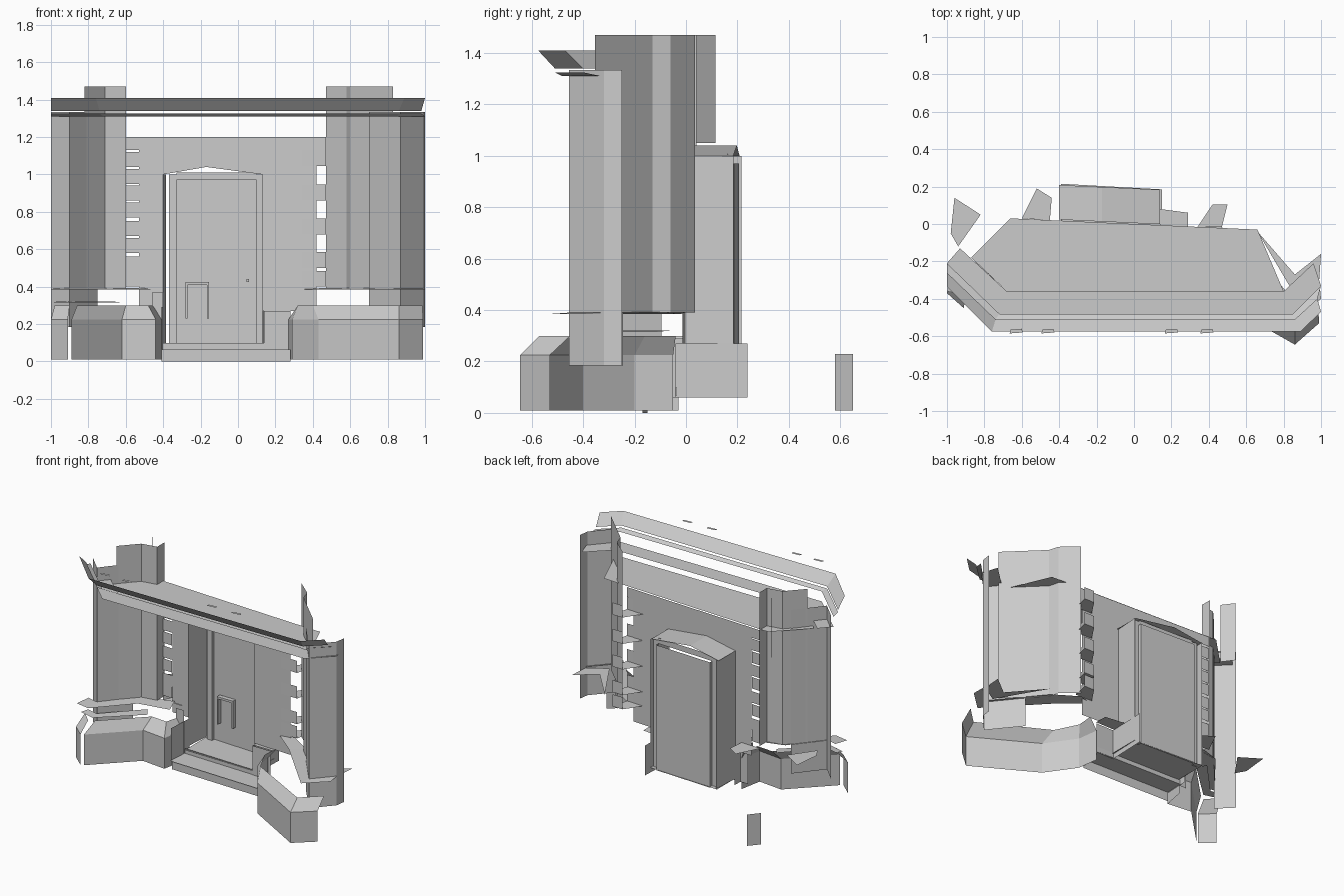
import bpy, math


def mesh(name, verts, faces):
    me = bpy.data.meshes.new(name)
    me.from_pydata(verts, [], faces)
    me.update()
    ob = bpy.data.objects.new(name, me)
    bpy.context.collection.objects.link(ob)
    return ob


def band(name, lower, z0, upper, z1):
    """Open strip joining two plan polylines at two heights."""
    n = len(lower)
    verts = [(x, y, z0) for x, y in lower] + [(x, y, z1) for x, y in upper]
    return mesh(name, verts, [(i, i + 1, n + i + 1, n + i) for i in range(n - 1)])


def wall(name, plan, z0, z1):
    return band(name, plan, z0, plan, z1)


def slab(name, plan, z):
    return mesh(name, [(x, y, z) for x, y in plan], [tuple(range(len(plan)))])


def wy(x):
    return 0.005 - 0.046 * x      # slightly turned back wall


def panel(name, x0, x1, z0, z1, dy=0.0):
    return wall(name, [(x0, wy(x0) + dy), (x1, wy(x1) + dy)], z0, z1)


def box(name, x0, x1, y0, y1, z0, z1):
    v = [(x, y, z) for z in (z0, z1) for x, y in ((x0, y0), (x1, y0), (x1, y1), (x0, y1))]
    return mesh(name, v, [(3, 2, 1, 0), (4, 5, 6, 7), (0, 1, 5, 4), (1, 2, 6, 5), (2, 3, 7, 6), (3, 0, 4, 7)])


# back wall around the doorway
panel("wall_left", -0.53, -0.40, 0.30, 1.20)
panel("wall_right", 0.13, 0.42, 0.27, 1.20)
mesh("wall_over_door",
     [(x, wy(x), z) for x, z in ((-0.40, 1.0), (-0.17, 1.04), (0.13, 1.0), (0.13, 1.20), (-0.40, 1.20))],
     [(0, 1, 2, 3, 4)])
panel("wall_top_left", -0.60, -0.53, 1.13, 1.20)
panel("wall_top_right", 0.42, 0.47, 1.13, 1.20)

# toothed brick edges: flat on the left, projecting backwards on the right
for i, z in enumerate((0.40, 0.48, 0.58, 0.67, 0.77, 0.86, 0.95, 1.04)):
    panel("tooth_left", -0.60, -0.45 if i % 2 else -0.53, z, z + 0.08, -0.006)
for z in (0.40, 0.50, 0.68, 0.86, 1.045):
    y = wy(0.45)
    plan = [(0.34, y), (0.47, y), (0.50, y + 0.12), (0.42, y + 0.12)]
    wall("tooth_face_right", plan[:2], z, z + 0.085)
    wall("tooth_back_right", plan[2:], z, z + 0.085)
    slab("tooth_bottom_right", plan, z)
slab("low_shelf_left", [(-0.60, 0.03), (-0.45, 0.02), (-0.44, 0.14), (-0.52, 0.19)], 0.37)

# door recess: jambs, arched lintel, leaf and frame
wall("jamb_left", [(-0.40, wy(-0.40)), (-0.385, 0.215)], 0.10, 1.0)
wall("jamb_right", [(0.13, wy(0.13)), (0.145, 0.185)], 0.10, 1.0)
arch = ((-0.40, 1.0), (-0.17, 1.04), (0.14, 1.0))
mesh("arched_lintel",
     [(x, wy(x), z) for x, z in arch] + [(x, wy(x) + 0.185, z) for x, z in arch],
     [(0, 1, 4, 3), (1, 2, 5, 4)])
dy = 0.187
panel("door_leaf", -0.33, 0.10, 0.09, 0.97, dy)
for nm, a in (("frame_left", (-0.37, -0.33, 0.09, 1.0)), ("frame_right", (0.10, 0.14, 0.09, 1.0)),
              ("frame_top", (-0.33, 0.10, 0.97, 1.01))):
    panel(nm, *a, dy - 0.025)
wall("frame_reveal_left", [(-0.33, wy(-0.33) + dy - 0.025), (-0.33, wy(-0.33) + dy)], 0.09, 0.97)
wall("frame_reveal_right", [(0.10, wy(0.10) + dy - 0.025), (0.10, wy(0.10) + dy)], 0.09, 0.97)
for x in (-0.28, -0.165):
    box("door_flap_side", x, x + 0.01, 0.165, 0.195, 0.23, 0.42)
box("door_flap_top", -0.28, -0.155, 0.165, 0.195, 0.41, 0.425)
box("door_handle", 0.045, 0.06, 0.16, 0.185, 0.425, 0.44)

# threshold, steps and low cheek walls
slab("upper_tread", [(-0.39, -0.03), (0.15, -0.04), (0.15, 0.185), (-0.39, 0.215)], 0.095)
wall("upper_riser", [(-0.40, -0.02), (0.27, -0.04)], 0.065, 0.10)
slab("lower_tread", [(-0.41, -0.17), (0.28, -0.19), (0.27, -0.04), (-0.40, -0.02)], 0.065)
wall("lower_riser", [(-0.41, -0.15), (0.28, -0.17)], 0.0, 0.065)
wall("cheek_right", [(0.28, -0.04), (0.14, -0.04), (0.15, 0.24)], 0.06, 0.27)
slab("cheek_right_top", [(0.14, -0.03), (0.29, -0.03), (0.29, 0.06), (0.14, 0.08)], 0.27)
wall("cheek_left", [(-0.41, -0.16), (-0.40, 0.03)], 0.06, 0.29)
wall("cheek_left_face", [(-0.46, -0.03), (-0.40, -0.03)], 0.06, 0.37)

# plinths: vertical base and sloped shoulder
plinths = {
    "left": ([(-0.89, -0.44), (-0.62, -0.17), (-0.44, -0.19), (-0.41, -0.03)],
             [(-0.86, -0.36), (-0.60, -0.10), (-0.48, -0.11), (-0.45, 0.0)]),
    "right": ([(0.27, -0.05), (0.29, -0.20), (0.43, -0.40), (0.86, -0.645), (0.99, -0.53)],
              [(0.33, -0.04), (0.32, -0.16), (0.40, -0.32), (0.86, -0.57), (0.985, -0.45)]),
}
for side, (base, top) in plinths.items():
    wall("plinth_" + side, base, 0.01, 0.225)
    band("plinth_shoulder_" + side, base, 0.225, top, 0.30)
wall("plinth_end", [(-0.91, -0.45), (-1.0, -0.37)], 0.01, 0.225)
band("plinth_end_shoulder", [(-0.91, -0.45), (-1.0, -0.37)], 0.225, [(-0.90, -0.38), (-0.98, -0.30)], 0.30)
wall("loose_end_piece", [(-0.99, 0.58), (-0.93, 0.65)], 0.01, 0.23)

# angled piers either side: lower outer corners and taller inner sheets
wall("pier_left", [(-1.0, -0.18), (-0.90, -0.28), (-0.75, -0.095)], 0.185, 1.335)
wall("pier_right", [(0.70, -0.245), (0.87, -0.455), (0.99, -0.32), (1.0, -0.25)], 0.185, 1.335)
wall("tall_pier_left", [(-0.82, -0.18), (-0.71, -0.06), (-0.60, -0.04), (-0.60, 0.04)], 0.39, 1.47)
wall("tall_pier_left_back", [(-0.69, 0.035), (-0.75, 0.115)], 1.05, 1.47)
wall("tall_pier_right", [(0.47, 0.035), (0.58, -0.06), (0.60, -0.13), (0.83, -0.355)], 0.39, 1.47)

# ledges under the piers
band("pier_ledge_left", [(-1.0, -0.36), (-0.90, -0.38), (-0.68, -0.14), (-0.46, -0.10)], 0.385,
     [(-0.98, -0.26), (-0.91, -0.28), (-0.73, -0.06), (-0.50, 0.01)], 0.392)
band("pier_ledge_right", [(0.34, -0.02), (0.50, -0.15), (0.86, -0.53), (1.0, -0.40)], 0.385,
     [(0.44, 0.0), (0.60, -0.10), (0.87, -0.43), (0.99, -0.30)], 0.392)
band("lower_ledge_left", [(-0.99, -0.33), (-0.88, -0.36), (-0.62, -0.12)], 0.315,
     [(-0.97, -0.28), (-0.89, -0.30), (-0.66, -0.06)], 0.32)
slab("side_ledge_left", [(-0.98, -0.05), (-0.96, 0.14), (-0.82, 0.05), (-0.94, -0.12)], 0.39)
slab("side_ledge_right", [(0.66, -0.04), (0.86, -0.27), (1.0, -0.16), (0.99, -0.30), (0.86, -0.38)], 0.385)

# porch ceiling, stepped soffits and sloped cornice
slab("ceiling", [(-0.66, 0.03), (-0.87, -0.18), (-0.68, -0.36), (0.80, -0.36), (0.66, -0.03)], 1.205)
inner = [(-0.93, -0.13), (-0.68, -0.36), (0.80, -0.36), (0.96, -0.21)]
mid = [(-1.0, -0.21), (-0.72, -0.48), (0.85, -0.48), (1.0, -0.33)]
outer = [(-1.0, -0.26), (-0.74, -0.51), (0.86, -0.51), (0.98, -0.40)]
rim = [(-1.0, -0.335), (-0.76, -0.575), (0.89, -0.575), (1.0, -0.47)]
band("soffit_inner", mid, 1.24, inner, 1.24)
band("soffit_outer", outer, 1.325, mid, 1.31)
band("cornice", outer, 1.34, rim, 1.41)
for x in (-0.63, -0.46, 0.20, 0.39):
    slab("roof_chip", [(x - 0.035, -0.585), (x + 0.035, -0.58), (x + 0.03, -0.56), (x - 0.03, -0.565)], 1.47)
